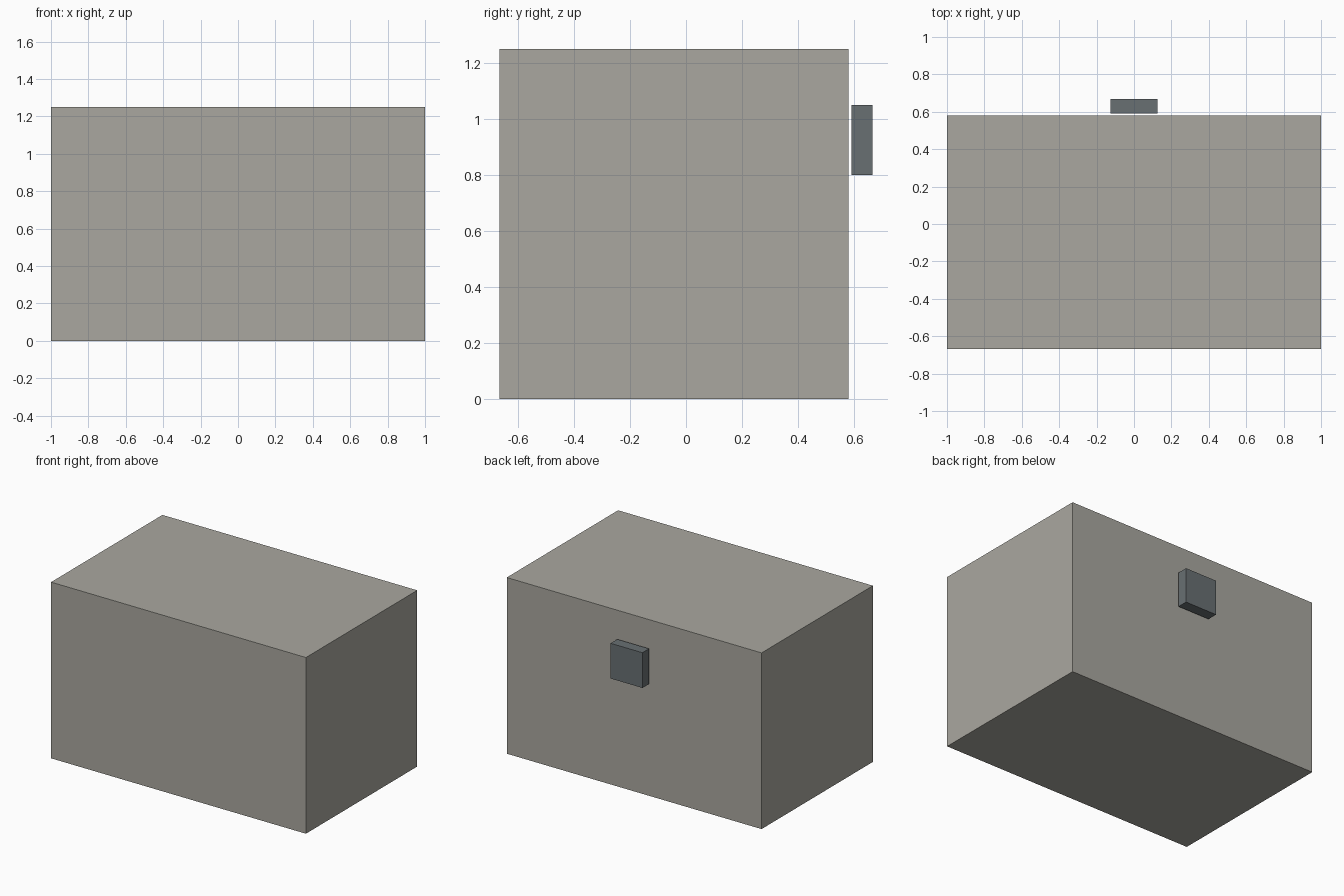
import bpy

if "Cube" in bpy.data.objects:
    bpy.data.objects.remove(bpy.data.objects["Cube"])


def material(name, color):
    mat = bpy.data.materials.new(name)
    mat.diffuse_color = (*color, 1.0)
    mat.use_nodes = True
    mat.node_tree.nodes["Principled BSDF"].inputs["Base Color"].default_value = mat.diffuse_color
    return mat


def box(name, low, high, mat):
    """Flat-faced box spanning two opposite corners."""
    center = [(a + b) / 2 for a, b in zip(low, high)]
    bpy.ops.mesh.primitive_cube_add(size=1, location=center)
    obj = bpy.context.object
    obj.name = name
    obj.scale = [b - a for a, b in zip(low, high)]
    bpy.ops.object.transform_apply(location=False, rotation=False, scale=True)
    obj.data.materials.append(mat)
    return obj


body_grey = material("warm_grey", (0.40, 0.39, 0.35))
latch_grey = material("dark_blue_grey", (0.14, 0.16, 0.17))

# Main block
box("body", (-1.0, -0.667, 0.0), (1.0, 0.581, 1.25), body_grey)

# Small plate floating just off the back face
box("latch", (-0.125, 0.592, 0.80), (0.125, 0.667, 1.05), latch_grey)
